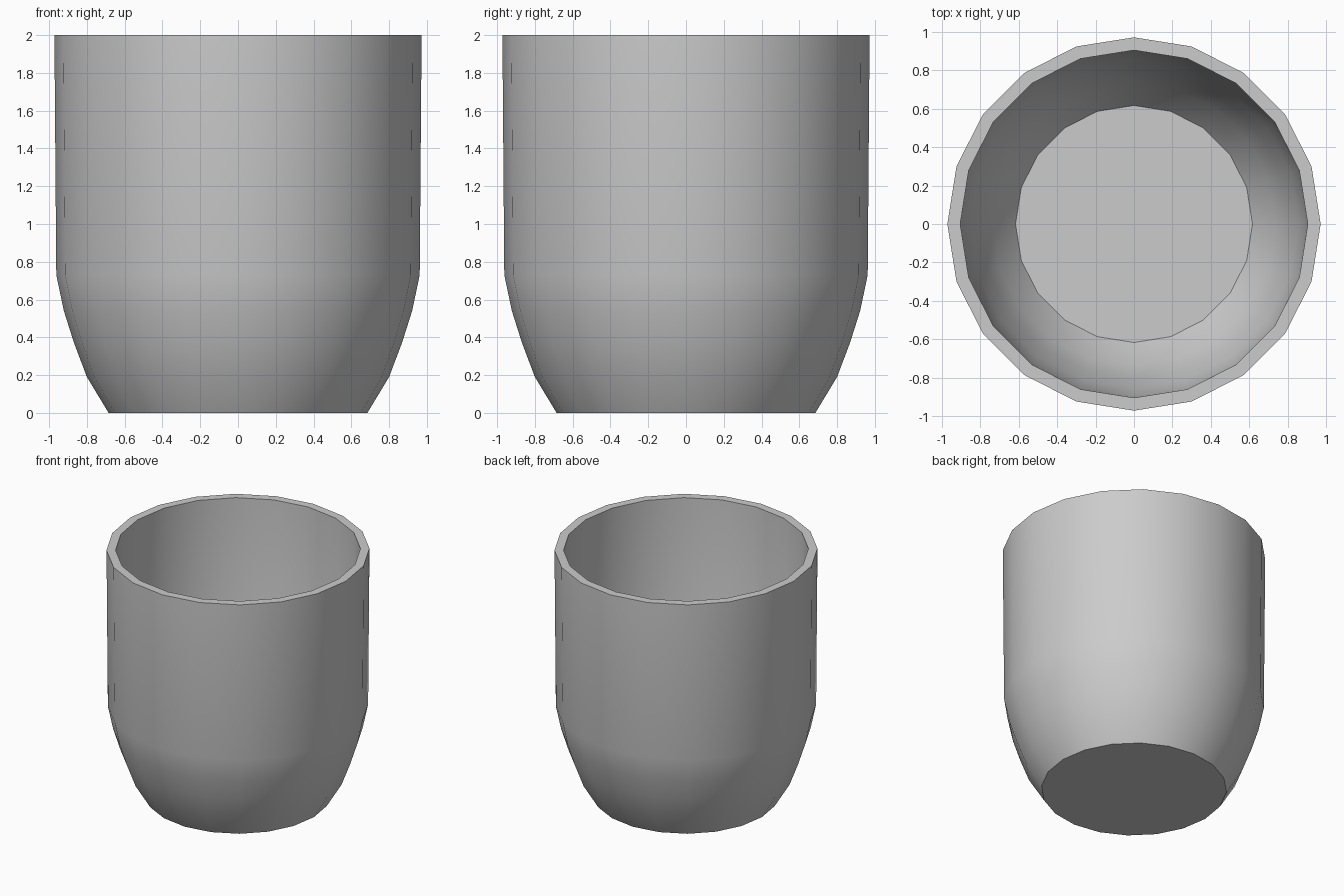
import bpy, bmesh, math

if "Cube" in bpy.data.objects:
    bpy.data.objects.remove(bpy.data.objects["Cube"])

SIDES = 20
# Half-section of the cup: outer base, up the wall, over the rim, down to the inner floor
PROFILE = [(0.685, 0), (0.80, 0.19), (0.868, 0.37), (0.922, 0.54), (0.962, 0.73), (0.972, 2.0),
           (0.905, 2.0), (0.895, 0.745), (0.856, 0.565), (0.804, 0.395), (0.738, 0.225), (0.617, 0.06)]


def lathe(name, profile, sides):
    bm = bmesh.new()
    rings = [[bm.verts.new((r * math.cos(2 * math.pi * i / sides),
                            r * math.sin(2 * math.pi * i / sides), z))
              for i in range(sides)] for r, z in profile]
    for a, b in zip(rings, rings[1:]):
        for i in range(sides):
            j = (i + 1) % sides
            bm.faces.new((a[i], a[j], b[j], b[i]))
    # Flat underside and inner floor
    bm.faces.new(rings[0][::-1])
    bm.faces.new(rings[-1])
    bmesh.ops.recalc_face_normals(bm, faces=bm.faces[:])
    mesh = bpy.data.meshes.new(name)
    bm.to_mesh(mesh)
    bm.free()
    obj = bpy.data.objects.new(name, mesh)
    bpy.context.collection.objects.link(obj)
    return obj


# Handleless cup, smooth walls with a crisp rim and base
cup = lathe("cup", PROFILE, SIDES)
bpy.context.view_layer.objects.active = cup
cup.select_set(True)
bpy.ops.object.shade_smooth_by_angle(angle=math.radians(35))
